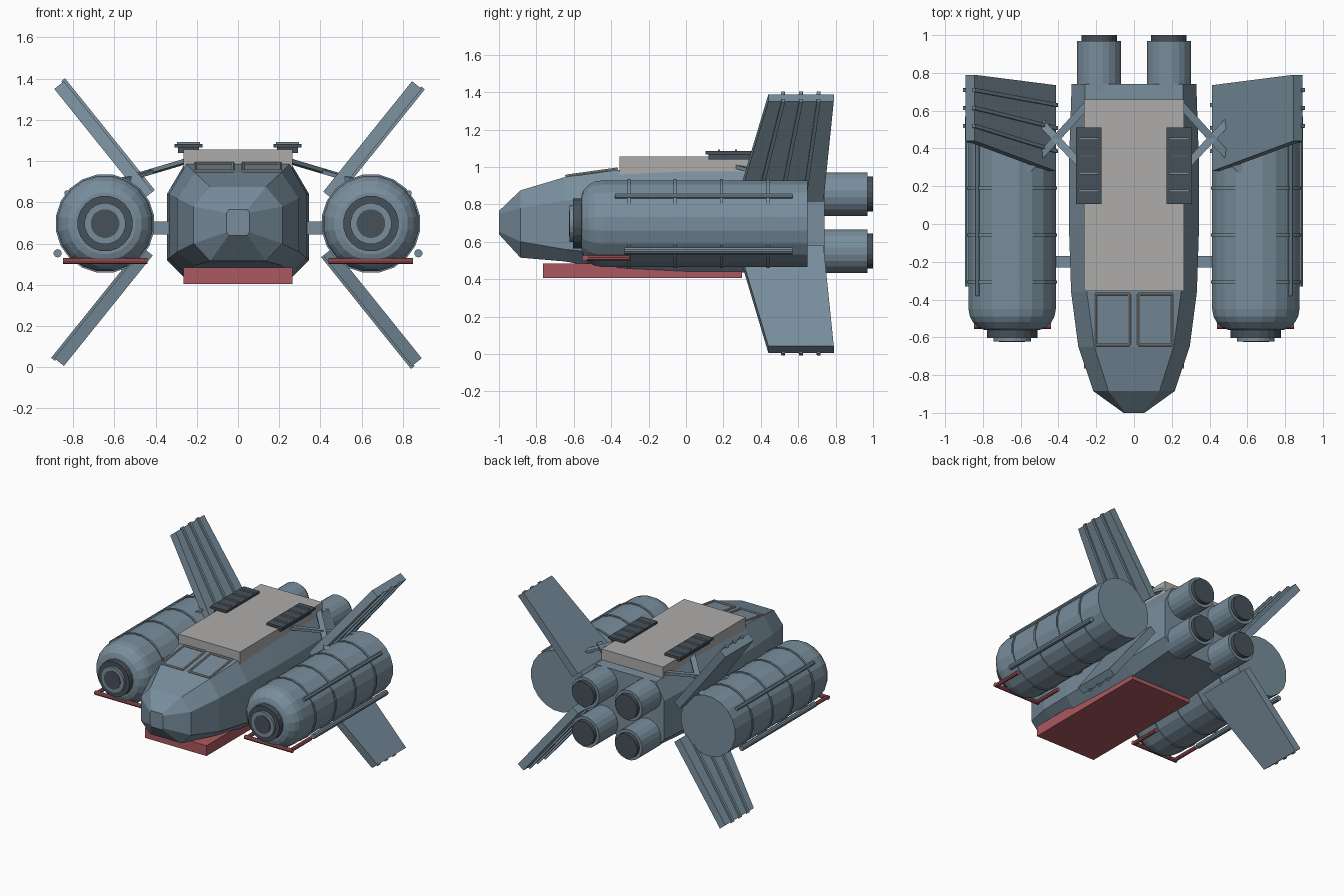
import bpy, bmesh, math
from mathutils import Vector

if "Cube" in bpy.data.objects:
    bpy.data.objects.remove(bpy.data.objects["Cube"])


def material(name, col):
    m = bpy.data.materials.new(name)
    m.diffuse_color = (*col, 1)
    m.use_nodes = True
    m.node_tree.nodes["Principled BSDF"].inputs["Base Color"].default_value = m.diffuse_color
    return m


STEEL = material("steel_blue", (0.19, 0.27, 0.335))
DARK = material("dark_steel", (0.062, 0.082, 0.10))
GREY = material("light_grey", (0.42, 0.415, 0.41))
RED = material("dull_red", (0.41, 0.098, 0.115))


def loft(name, rings, mat):
    """Skin a list of equal-length point rings and cap both ends."""
    bm = bmesh.new()
    vs = [[bm.verts.new(p) for p in ring] for ring in rings]
    n = len(vs[0])
    for a, b in zip(vs, vs[1:]):
        for i in range(n):
            j = (i + 1) % n
            bm.faces.new((a[i], a[j], b[j], b[i]))
    bm.faces.new(vs[0])
    bm.faces.new(vs[-1])
    bmesh.ops.recalc_face_normals(bm, faces=bm.faces)
    me = bpy.data.meshes.new(name)
    bm.to_mesh(me)
    bm.free()
    me.materials.append(mat)
    ob = bpy.data.objects.new(name, me)
    bpy.context.collection.objects.link(ob)
    return ob


def lathe(name, cx, cz, profile, mat, sides=20):
    """Turn (y, radius) pairs around an axis parallel to y."""
    rings = []
    for y, r in profile:
        angs = [2 * math.pi * (i + 0.5) / sides for i in range(sides)]
        rings.append([(cx + r * math.cos(a), y, cz + r * math.sin(a)) for a in angs])
    return loft(name, rings, mat)


def box(name, x, y, z, mat):
    return loft(name, [[(x[0], y[0], k), (x[1], y[0], k), (x[1], y[1], k), (x[0], y[1], k)]
                       for k in z], mat)


def bar(name, a, b, w, h, mat, sides=4):
    """Bar from a to b: flat box with 4 sides, tube with more."""
    a, b = Vector(a), Vector(b)
    d = (b - a).normalized()
    u = d.cross(Vector((0, 0, 1))).normalized()
    v = u.cross(d)
    if sides == 4:
        offs = [u * (i * w / 2) + v * (j * h / 2) for i, j in ((-1, -1), (1, -1), (1, 1), (-1, 1))]
    else:
        angs = [2 * math.pi * i / sides for i in range(sides)]
        offs = [u * (math.cos(t) * w / 2) + v * (math.sin(t) * h / 2) for t in angs]
    return loft(name, [[a + o for o in offs], [b + o for o in offs]], mat)


# Hull: chamfered sections (y, half width, flat half width, bottom, top, side low, side high)
sections = [
    (-1.0, 0.055, 0.045, 0.64, 0.765, 0.655, 0.75),
    (-0.885, 0.215, 0.135, 0.515, 0.875, 0.60, 0.78),
    (-0.65, 0.295, 0.21, 0.495, 0.945, 0.56, 0.82),
    (-0.36, 0.333, 0.25, 0.445, 0.985, 0.53, 0.84),
    (0.0, 0.345, 0.26, 0.437, 0.985, 0.52, 0.84),
    (0.3, 0.345, 0.26, 0.435, 0.985, 0.52, 0.84),
    (0.74, 0.33, 0.26, 0.47, 0.97, 0.54, 0.84),
]
loft("hull", [[(w, y, lo), (w, y, hi), (f, y, t), (-f, y, t),
               (-w, y, hi), (-w, y, lo), (-f, y, b), (f, y, b)]
              for y, w, f, b, t, lo, hi in sections], STEEL)

# Roof block and belly plate
box("roof_block", (-0.265, 0.265), (-0.355, 0.66), (0.95, 1.056), GREY)
box("belly_plate", (-0.265, 0.265), (-0.765, 0.30), (0.405, 0.485), RED)

for s, side in ((-1, "left"), (1, "right")):
    # Window frame lying on the sloped nose deck
    corners = [(s * x, y, 0.95 + (y + 0.65) * 0.138) for x, y in
               ((0.025, -0.64), (0.205, -0.64), (0.205, -0.37), (0.025, -0.37))]
    for i in range(4):
        bar(f"window_frame_{side}_{i}", corners[i], corners[(i + 1) % 4], 0.016, 0.016, GREY, 8)

    # Roof vent with slats
    xs = sorted((s * 0.172, s * 0.308))
    box(f"vent_base_{side}", sorted((s * 0.19, s * 0.29)), (0.12, 0.49), (1.04, 1.068), DARK)
    box(f"vent_{side}", xs, (0.105, 0.51), (1.066, 1.084), DARK)
    for k in range(4):
        y = 0.17 + 0.092 * k
        box(f"vent_slat_{side}_{k}", sorted((s * 0.185, s * 0.295)), (y, y + 0.012),
            (1.08, 1.093), STEEL)

    # Twin rear engines
    for z, level in ((0.855, "upper"), (0.55, "lower")):
        lathe(f"engine_{level}_{side}", s * 0.185, z, [(0.70, 0.118), (0.97, 0.118)], STEEL)
        lathe(f"nozzle_{level}_{side}", s * 0.185, z, [(0.96, 0.095), (1.0, 0.095)], DARK)

    # Side pod with domed front, collar and lens
    px, pz = s * 0.645, 0.697
    lathe(f"pod_{side}", px, pz, [(-0.56, 0.15), (-0.55, 0.18), (-0.52, 0.21), (-0.49, 0.227),
                                 (-0.45, 0.234), (0.65, 0.234)], STEEL)
    lathe(f"pod_collar_{side}", px, pz, [(-0.55, 0.135), (-0.603, 0.135)], DARK)
    lathe(f"pod_ring_{side}", px, pz, [(-0.59, 0.10), (-0.622, 0.10)], STEEL)
    lathe(f"pod_lens_{side}", px, pz, [(-0.61, 0.07), (-0.626, 0.07)], DARK)
    for k in range(4):
        y = -0.306 + 0.248 * k
        lathe(f"pod_band_{side}_{k}", px, pz, [(y - 0.008, 0.241), (y + 0.008, 0.241)], STEEL)

    # Rods along the pod
    lathe(f"pod_rod_{side}", s * 0.83, 0.845, [(-0.38, 0.014), (0.57, 0.014)], STEEL, 8)
    lathe(f"outer_rod_{side}", s * 0.875, 0.553, [(-0.33, 0.02), (0.57, 0.02)], STEEL, 10)

    # Red bumper under the pod
    bar(f"bumper_{side}", (s * 0.44, -0.54, 0.515), (s * 0.848, -0.54, 0.515), 0.032, 0.032, RED, 10)
    for x in (0.456, 0.832):
        bar(f"bumper_leg_{side}_{x}", (s * x, -0.54, 0.515), (s * x, -0.30, 0.515),
            0.03, 0.03, RED, 10)

    # Pod mount and crossed struts
    box(f"pod_mount_{side}", sorted((s * 0.31, s * 0.45)), (-0.23, -0.17), (0.645, 0.706), STEEL)
    bar(f"strut_a_{side}", (s * 0.25, 0.63, 1.0), (s * 0.57, 0.28, 0.905), 0.04, 0.02, STEEL)
    bar(f"strut_b_{side}", (s * 0.25, 0.28, 1.0), (s * 0.57, 0.62, 0.905), 0.04, 0.02, STEEL)

    # Diagonal fins, ribbed on the clockwise face
    for up, level in ((1, "upper"), (-1, "lower")):
        root = Vector((s * 0.437, 0, 0.697 + up * 0.136))
        tip = Vector((s * 0.868, 0, 0.697 + up * 0.672))
        d = (tip - root).normalized()
        n = Vector((d.z, 0, -d.x))

        def slab(name, y_root, y_tip, n0, n1, extra=0.0):
            rings = []
            for p, ys in ((root, y_root), (tip + d * extra, y_tip)):
                rings.append([p + n * k + Vector((0, y, 0)) for y, k in
                              ((ys[0], n0), (ys[1], n0), (ys[1], n1), (ys[0], n1))])
            loft(name, rings, STEEL)

        slab(f"fin_{level}_{side}", (0.28, 0.735), (0.44, 0.79), -0.03, 0.03)
        for k, f in enumerate((0.23, 0.5, 0.77)):
            yr, yt = 0.28 + 0.455 * f, 0.44 + 0.35 * f
            slab(f"fin_rib_{level}_{side}_{k}", (yr - 0.01, yr + 0.01), (yt - 0.01, yt + 0.01),
                 0.02, 0.043, 0.008)
